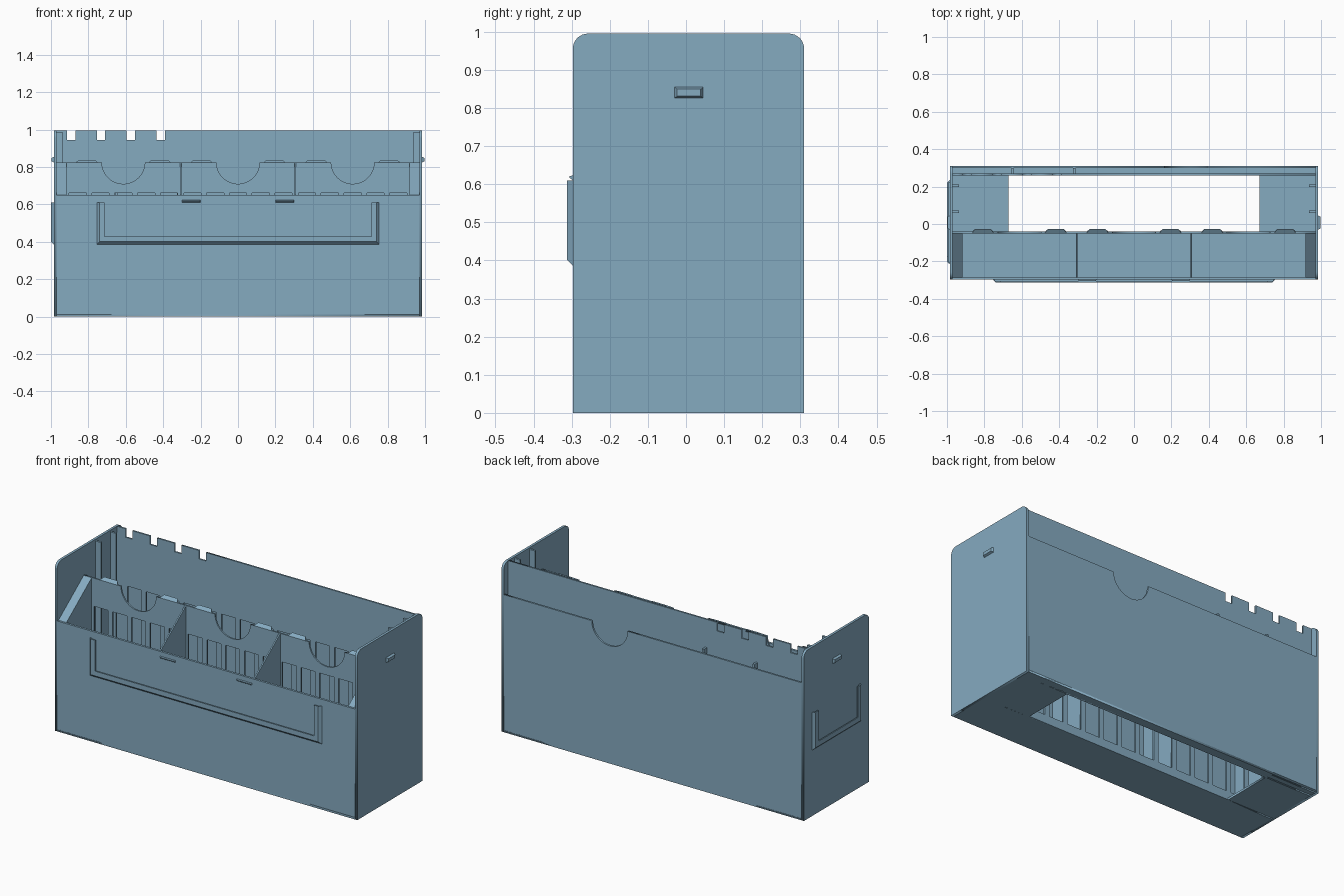
import bpy, bmesh, math

if "Cube" in bpy.data.objects:
    bpy.data.objects.remove(bpy.data.objects["Cube"])

mat = bpy.data.materials.new("dusty blue")
mat.diffuse_color = (0.235, 0.405, 0.53, 1)
mat.use_nodes = True
mat.node_tree.nodes["Principled BSDF"].inputs["Base Color"].default_value = mat.diffuse_color


def finish(name, bm):
    bmesh.ops.recalc_face_normals(bm, faces=bm.faces)
    me = bpy.data.meshes.new(name)
    bm.to_mesh(me)
    bm.free()
    ob = bpy.data.objects.new(name, me)
    bpy.context.collection.objects.link(ob)
    me.materials.append(mat)
    return ob


def hull(name, pts):
    bm = bmesh.new()
    for p in pts:
        bm.verts.new(p)
    bmesh.ops.convex_hull(bm, input=bm.verts)
    return finish(name, bm)


def box(name, x, y, z):
    return hull(name, [(a, b, c) for a in x for b in y for c in z])


def rect(a, b, c, d):
    return [(a, c), (b, c), (b, d), (a, d)]


def arc(cx, cy, r, a0, a1, n=24):
    return [(cx + r * math.cos(math.radians(a0 + (a1 - a0) * i / n)),
             cy + r * math.sin(math.radians(a0 + (a1 - a0) * i / n))) for i in range(n + 1)]


def panel(name, loops, rng, facing="y"):
    """Flat sheet with holes; first loop is the outline, rng is the extent along the facing axis."""
    cu = bpy.data.curves.new(name, "CURVE")
    cu.dimensions, cu.fill_mode = "2D", "BOTH"
    cu.extrude = (rng[1] - rng[0]) / 2
    for lp in loops:
        s = cu.splines.new("POLY")
        s.points.add(len(lp) - 1)
        for p, q in zip(s.points, lp):
            p.co = (q[0], q[1], 0, 1)
        s.use_cyclic_u = True
    ob = bpy.data.objects.new(name, cu)
    bpy.context.collection.objects.link(ob)
    mid = (rng[0] + rng[1]) / 2
    ob.location = {"x": (mid, 0, 0), "y": (0, mid, 0), "z": (0, 0, mid)}[facing]
    ob.rotation_euler = {"x": (math.pi / 2, 0, math.pi / 2), "y": (math.pi / 2, 0, 0),
                         "z": (0, 0, 0)}[facing]
    bpy.ops.object.select_all(action="DESELECT")
    bpy.context.view_layer.objects.active = ob
    ob.select_set(True)
    bpy.ops.object.convert(target="MESH")
    ob = bpy.context.object
    ob.data.materials.clear()
    ob.data.materials.append(mat)
    return ob


def label_holder(name, a0, a1, z0, z1, place):
    """U-shaped rail with a chamfered outside and a groove for a card."""
    prof = [(0, 0), (.014, .015), (.042, .015), (.042, .008), (.012, .008), (.012, 0)]
    bm = bmesh.new()
    rings = [[bm.verts.new(place(*p, d)) for p in
              ((a0 + u, z1), (a0 + u, z0 + u), (a1 - u, z0 + u), (a1 - u, z1))] for u, d in prof]
    n = len(prof)
    for i in range(n):
        r, s = rings[i], rings[(i + 1) % n]
        for k in range(3):
            bm.faces.new((r[k], r[k + 1], s[k + 1], s[k]))
    for k in (0, 3):
        bm.faces.new([r[k] for r in rings])
    return finish(name, bm)


XW = (-.97, .97)
BAYS = (-.613, 0, .613)
# Tall windows, five per bay
windows = [rect(c + (k - 2) * .122 - .046, c + (k - 2) * .122 + .046, .05, .66)
           for c in BAYS for k in range(5)]

# Floor with a large opening
panel("floor", [rect(*XW, -.297, .31), rect(-.67, .67, -.043, .258)], (0, .012), "z")

# Side panels with rounded top corners
side = [(-.297, 0), (.31, 0)] + arc(.27, .955, .04, 0, 90, 8) + arc(-.257, .955, .04, 90, 180, 8)
panel("right_side", [side], (.97, .985), "x")
panel("left_side", [side], (-.985, -.97), "x")

# Front wall
box("front_wall", XW, (-.297, -.284), (0, .65))

# Outer back wall with a finger notch
panel("outer_back_wall", [[(.97, 0), (.97, .81)] + arc(.28, .81, .117, 0, -180) +
                          [(-.97, .81), (-.97, 0)]], (.299, .31))

# Inner back wall with four top notches and windows
top = [(-.97, 0), (-.97, .995)]
for x in (-.915, -.755, -.595, -.435):
    top += [(x, .995), (x, .945), (x + .045, .945), (x + .045, .995)]
panel("inner_back_wall", [top + [(.97, .995), (.97, 0)]] + windows, (.26, .27))
for x in (-.65, -.32):
    box("back_pocket_divider", (x - .006, x + .006), (.269, .30), (0, .83))

# Middle wall with scooped notches, windows and hooked tabs
mid = [(-.97, 0), (-.97, .825)]
for c in BAYS:
    mid += arc(c, .825, .115, 180, 360)
panel("middle_wall", [mid + [(.97, .825), (.97, 0)]] + windows, (-.05, -.041))
for c in BAYS:
    for x in (c - .195, c + .195):
        hull("hook_tab", [(x + s * w, y, z) for s in (-1, 1) for w, y, z in
                          ((.058, -.05, .825), (.058, -.041, .815), (.043, -.028, .839),
                           (.043, -.028, .832))])


# Sloped tray ends and bay dividers
def sloped(name, x0, x1):
    hull(name, [(x, y, z) for x in (x0, x1) for y, z in
                ((-.285, .005), (-.285, .65), (-.049, .825), (-.049, .005))])


for s in (-1, 1):
    sloped("tray_end", s * .918, s * .971)
    sloped("bay_divider", s * .307 - .004, s * .307 + .004)
    # Guide ribs inside the side panels
    for y in (.065, .205):
        box("guide_rib", (s * .935, s * .971), (y - .006, y + .006), (.005, .985))
    # Small raised catch on the outside of each side panel
    hull("side_catch", [(s * x, .0075 + a * w, .84 + b * h) for a in (-1, 1) for b in (-1, 1)
                        for x, w, h in ((.984, .038, .015), (.997, .031, .009))])
    # Small ledges above the front label
    hull("card_ledge", [(s * .25 + a * w, y, z) for a in (-1, 1) for w, y, z in
                        ((.05, -.296, .61), (.05, -.296, .623), (.045, -.306, .617),
                         (.045, -.306, .621))])

# Label holders
label_holder("front_label_holder", -.755, .755, .387, .61, lambda a, z, d: (a, -.297 - d, z))
label_holder("left_label_holder", -.215, .235, .387, .61, lambda a, z, d: (-.985 - d, a, z))
